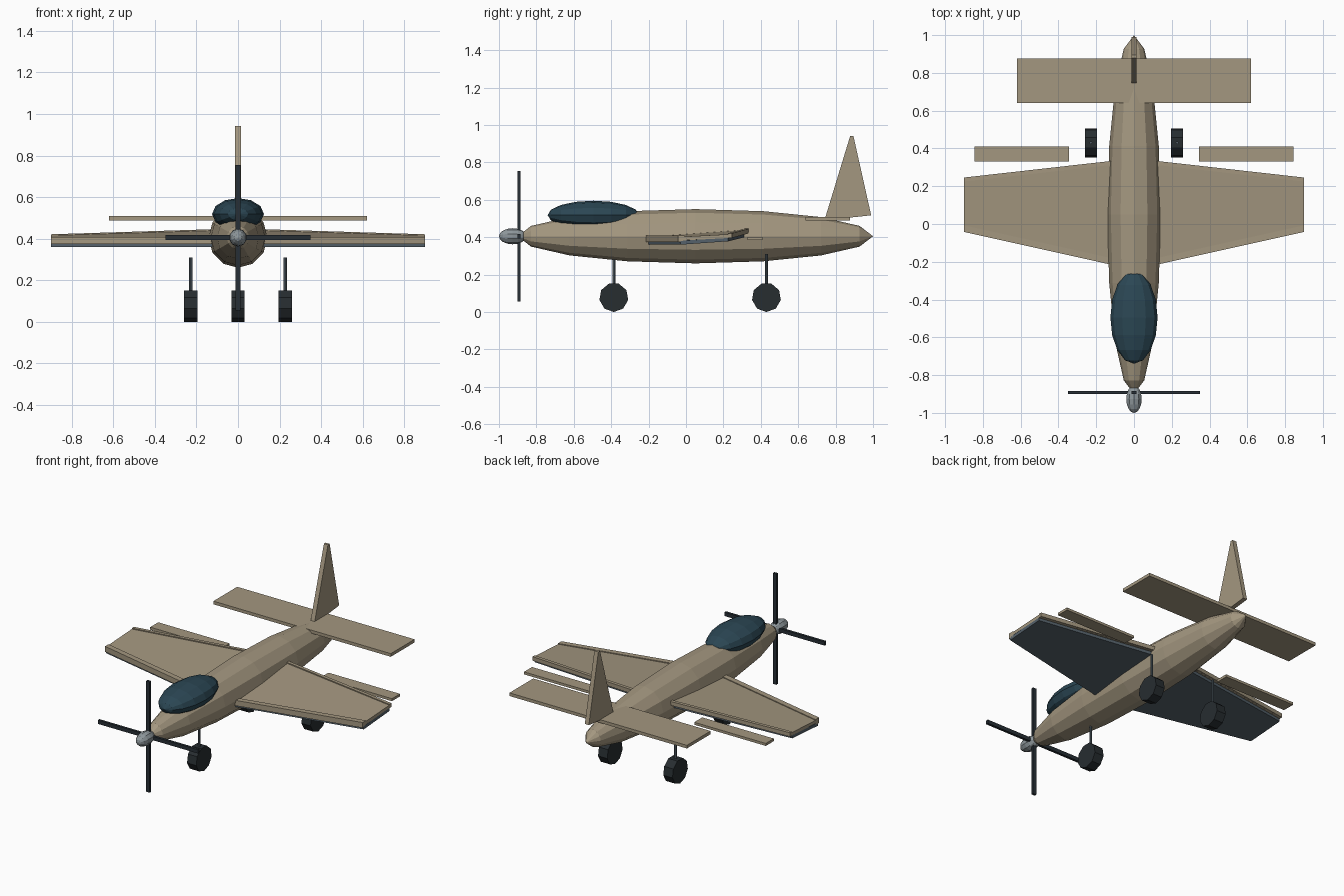
import bpy, bmesh
from math import pi
from mathutils import Matrix, Vector

if "Cube" in bpy.data.objects:
    bpy.data.objects.remove(bpy.data.objects["Cube"])


def material(name, rgb):
    m = bpy.data.materials.new(name)
    m.diffuse_color = (*rgb, 1)
    m.use_nodes = True
    m.node_tree.nodes["Principled BSDF"].inputs["Base Color"].default_value = m.diffuse_color
    return m


TAN = material("tan_paint", (0.37, 0.31, 0.215))
GLASS = material("dark_glass", (0.024, 0.062, 0.088))
UNDER = material("blue_grey_paint", (0.09, 0.12, 0.145))
STEEL = material("steel", (0.09, 0.12, 0.145))
SILVER = material("silver", (0.27, 0.31, 0.33))
RUBBER = material("rubber", (0.02, 0.026, 0.03))
BLADE = material("blade", (0.02, 0.028, 0.036))


def finish(name, bm, mat):
    bmesh.ops.recalc_face_normals(bm, faces=bm.faces[:])
    me = bpy.data.meshes.new(name)
    bm.to_mesh(me)
    bm.free()
    me.materials.append(mat)
    ob = bpy.data.objects.new(name, me)
    bpy.context.collection.objects.link(ob)
    return ob


def ellipsoid(name, centre, radii, mat, seg=12, rings=8):
    # low-poly sphere with its poles along y
    bm = bmesh.new()
    bmesh.ops.create_uvsphere(bm, u_segments=seg, v_segments=rings, radius=1)
    bm.transform(Matrix.Translation(centre) @ Matrix.Diagonal((*radii, 1))
                 @ Matrix.Rotation(pi / 2, 4, 'X'))
    return finish(name, bm, mat)


def prism(name, corners, offset, mat):
    # polygon extruded along an offset vector
    bm = bmesh.new()
    face = bm.faces.new([bm.verts.new(c) for c in corners])
    ext = bmesh.ops.extrude_face_region(bm, geom=[face])["geom"]
    verts = [v for v in ext if isinstance(v, bmesh.types.BMVert)]
    bmesh.ops.translate(bm, verts=verts, vec=Vector(offset))
    if not any(f is face for f in bm.faces):
        bmesh.ops.contextual_create(bm, geom=[v for v in bm.verts if v not in verts])
    return finish(name, bm, mat)


def box(name, x, y, z, mat):
    return prism(name, [(x[0], y[0], z[0]), (x[1], y[0], z[0]),
                        (x[1], y[1], z[0]), (x[0], y[1], z[0])],
                 (0, 0, z[1] - z[0]), mat)


def cylinder(name, centre, radius, depth, sides, rot, mat):
    bm = bmesh.new()
    bmesh.ops.create_cone(bm, cap_ends=True, segments=sides,
                          radius1=radius, radius2=radius, depth=depth)
    bm.transform(Matrix.Translation(centre) @ rot)
    return finish(name, bm, mat)


# fuselage, canopy, spinner
ellipsoid("fuselage", (0, 0.05, 0.405), (0.142, 0.95, 0.145), TAN)
ellipsoid("canopy", (0, -0.495, 0.518), (0.125, 0.245, 0.077), GLASS)
ellipsoid("spinner", (0, -0.927, 0.405), (0.043, 0.073, 0.043), SILVER, 10, 8)

# propeller
box("propeller_vertical", (-0.012, 0.012), (-0.9, -0.884), (0.055, 0.755), BLADE)
box("propeller_horizontal", (-0.35, 0.35), (-0.9, -0.884), (0.393, 0.417), BLADE)

# wings: root and tip stations
ROOT, TIP = 0.1, 0.9


def wing_panel(name, s, root, tip, thick, mat):
    # root and tip are (front y, front z, back y, back z) of the top surface
    a, b = s * ROOT, s * TIP
    prism(name, [(a, root[0], root[1]), (b, tip[0], tip[1]),
                 (b, tip[2], tip[3]), (a, root[2], root[3])], (0, 0, -thick), mat)


for s, side in ((1, "left"), (-1, "right")):
    wing_panel(side + "_wing_upper_skin", s, (-0.2, 0.402, 0.325, 0.44),
               (-0.025, 0.402, 0.235, 0.416), 0.02, TAN)
    wing_panel(side + "_wing_lower_skin", s, (-0.205, 0.38, 0.315, 0.42),
               (-0.03, 0.38, 0.225, 0.398), 0.02, UNDER)
    wing_panel(side + "_wing_leading_edge", s, (-0.22, 0.408, -0.185, 0.408),
               (-0.042, 0.408, -0.007, 0.408), 0.034, TAN)
    wing_panel(side + "_wing_trailing_edge", s, (0.315, 0.446, 0.336, 0.446),
               (0.225, 0.421, 0.246, 0.421), 0.025, TAN)
    xs = sorted((s * 0.345, s * 0.845))
    box(side + "_flap", xs, (0.33, 0.41), (0.386, 0.402), TAN)

# tail
box("tailplane", (-0.62, 0.62), (0.64, 0.877), (0.488, 0.508), TAN)
prism("tail_fin", [(-0.014, 0.74, 0.49), (-0.014, 0.878, 0.942),
                   (-0.014, 0.895, 0.942), (-0.014, 0.99, 0.517)], (0.028, 0, 0), TAN)

# landing gear: nine-sided wheels with a corner pointing down
for name, x, y in (("nose", 0, -0.386), ("left", 0.228, 0.43), ("right", -0.228, 0.43)):
    spin = Matrix.Rotation(pi / 2, 4, 'Y') @ Matrix.Rotation(pi / 2, 4, 'Z')
    w = cylinder(name + "_wheel", (0, 0, 0), 0.078, 0.064, 9, spin, RUBBER)
    low = min(v.co.z for v in w.data.vertices)
    if low > -0.0779:  # turn so a corner touches the ground
        low_rot = min(range(36), key=lambda k: min(
            (Matrix.Rotation(k * pi / 18, 3, 'X') @ v.co).z for v in w.data.vertices))
        w.data.transform(Matrix.Rotation(low_rot * pi / 18, 4, 'X'))
    w.data.transform(Matrix.Translation((x, y, 0.078)))
    cylinder(name + "_strut", (x, y, 0.195), 0.008, 0.23, 8, Matrix(), STEEL)
